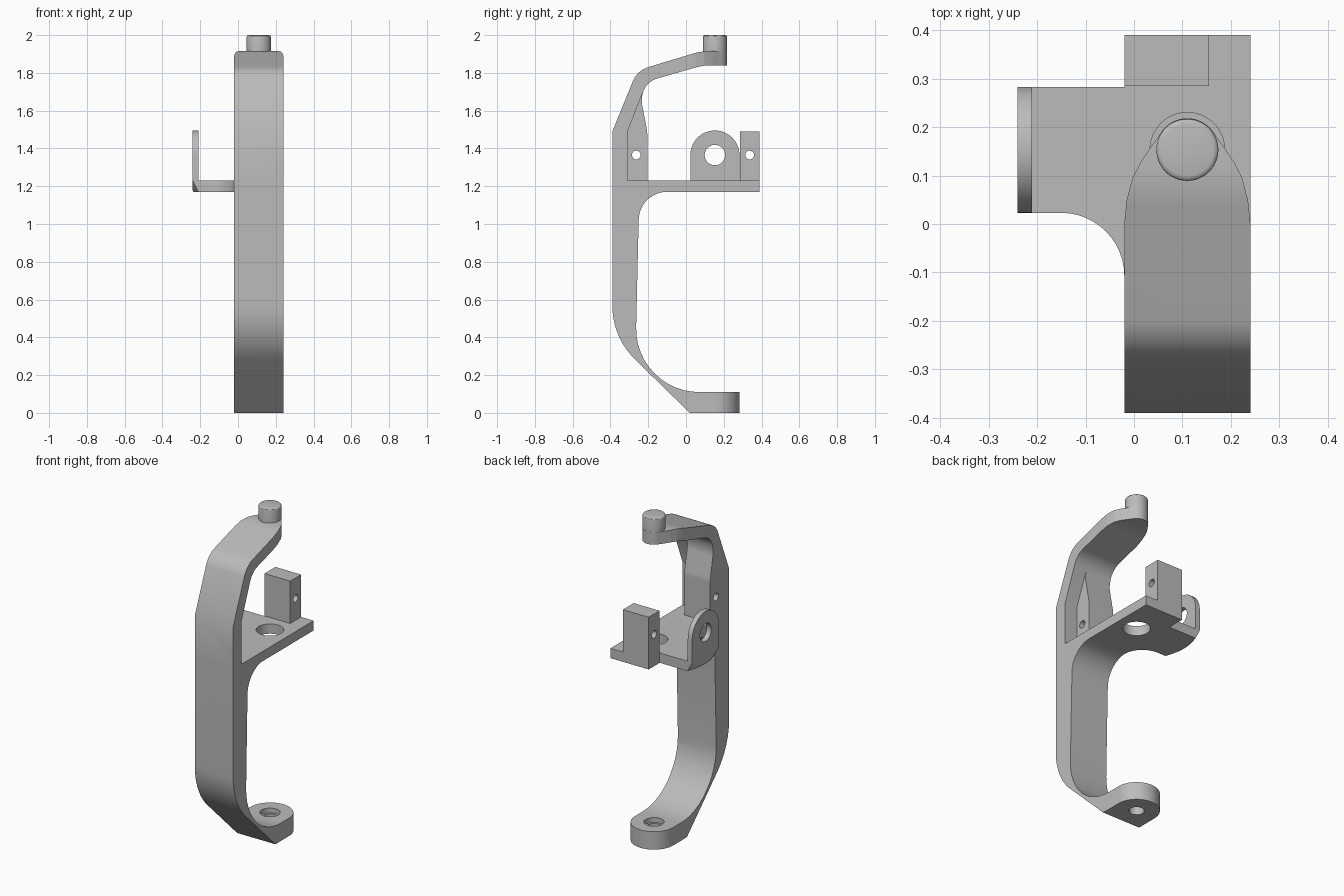
import bpy, bmesh
from math import sin, cos, tan, radians, pi
from mathutils import Vector, Matrix

if "Cube" in bpy.data.objects:
    bpy.data.objects.remove(bpy.data.objects["Cube"], do_unlink=True)

metal = bpy.data.materials.new("satin_grey")
metal.use_nodes = True
GREY = (0.5, 0.5, 0.5, 1)
metal.diffuse_color = GREY
metal.node_tree.nodes["Principled BSDF"].inputs["Base Color"].default_value = GREY

LEFT, RIGHT, RIB = -0.02, 0.24, 0.155     # side planes of arm and rib
CX, CY, HOLE_Z = 0.11, 0.153, 1.365       # vertical and cross hole axes


def make(name, bm):
    bmesh.ops.recalc_face_normals(bm, faces=bm.faces)
    mesh = bpy.data.meshes.new(name)
    bm.to_mesh(mesh)
    bm.free()
    mesh.materials.append(metal)
    obj = bpy.data.objects.new(name, mesh)
    bpy.context.collection.objects.link(obj)
    return obj


def arc(c, r, a0, a1, n=24):
    steps = [radians(a0 + (a1 - a0) * i / n) for i in range(n + 1)]
    return [(c[0] + r * cos(a), c[1] + r * sin(a)) for a in steps]


def rounded(pts, n=12):
    """Polygon whose points may carry a third value, a corner radius."""
    out = []
    for i, p in enumerate(pts):
        c = Vector(p[:2])
        if len(p) == 2:
            out.append(c)
            continue
        u = (Vector(pts[i - 1][:2]) - c).normalized()
        v = (Vector(pts[(i + 1) % len(pts)][:2]) - c).normalized()
        half = u.angle(v) / 2
        mid = c + (u + v).normalized() * p[2] / sin(half)
        a = c + u * p[2] / tan(half) - mid
        b = c + v * p[2] / tan(half) - mid
        sweep = a.angle(b)
        for k in range(n + 1):
            t = k / n
            out.append(mid + (a * sin((1 - t) * sweep) + b * sin(t * sweep)) / sin(sweep))
    return out


def prism(name, pts, axis, lo, hi):
    """Extrude a (y, z) outline along x, or an (x, y) outline along z."""
    bm = bmesh.new()
    place = (lambda p, d: (d, p[0], p[1])) if axis == "x" else (lambda p, d: (p[0], p[1], d))
    face = bm.faces.new([bm.verts.new(place(p, lo)) for p in pts])
    ext = bmesh.ops.extrude_face_region(bm, geom=[face])
    shift = Vector((hi - lo, 0, 0)) if axis == "x" else Vector((0, 0, hi - lo))
    bmesh.ops.translate(bm, vec=shift, verts=[v for v in ext["geom"] if isinstance(v, bmesh.types.BMVert)])
    return make(name, bm)


def rod(name, c, axis, r, lo, hi, r2=None):
    bm = bmesh.new()
    bmesh.ops.create_cone(bm, cap_ends=True, segments=48, radius1=r, radius2=r2 or r, depth=hi - lo)
    m = (lo + hi) / 2
    if axis == "x":
        mat = Matrix.Translation((m, c[0], c[1])) @ Matrix.Rotation(pi / 2, 4, "Y")
    else:
        mat = Matrix.Translation((c[0], c[1], m))
    bmesh.ops.transform(bm, matrix=mat, verts=bm.verts)
    return make(name, bm)


def combine(obj, op, other):
    mod = obj.modifiers.new(op.lower(), "BOOLEAN")
    mod.operation, mod.solver, mod.object = op, "EXACT", other
    bpy.context.view_layer.objects.active = obj
    bpy.ops.object.modifier_apply(modifier=mod.name)
    bpy.data.objects.remove(other, do_unlink=True)


# Lower arm: upright grip curving into a round foot
lower = [(-0.39, 1.2), (-0.39, 0.4, 0.4), (0.02, 0), (0.283, 0), (0.283, 0.11),
         (0.08, 0.11), (-0.272, 0.11, 0.335), (-0.247, 1.17, 0.15), (-0.05, 1.17), (-0.05, 1.2)]
frame = prism("bracket_frame", rounded(lower), "x", LEFT, RIGHT)
foot_plan = [(LEFT, -0.5), (RIGHT, -0.5)] + arc((CX, CY), 0.13, 0, 180)
combine(frame, "INTERSECT", prism("foot_plan", foot_plan, "z", -0.1, 1.3))

# Upper arm: thin web bending over to a narrow tip
upper = [(-0.39, 1.2), (-0.39, 1.49), (-0.258, 1.813, 0.13), (0.08, 1.915, 0.3),
         (0.3, 1.915), (0.3, 1.84), (0.09, 1.84, 0.3), (-0.205, 1.755, 0.11),
         (-0.31, 1.49), (-0.31, 1.2)]
arm = prism("upper_arm", rounded(upper), "x", LEFT, RIGHT)
side = [(0.13, -0.5), (0.13, 0), (0.125, 0.05), (0.113, 0.095), (0.095, 0.13), (0.071, 0.165)]
tip_plan = [(CX + x, y) for x, y in side] + arc((CX, CY), 0.065, 28, 152)
tip_plan += [(CX - x, y) for x, y in reversed(side)]
combine(arm, "INTERSECT", prism("tip_plan", tip_plan, "z", 1.1, 2.1))

# Rib behind the web, on one side only
rib = [(-0.35, 1.2), (-0.205, 1.2), (-0.205, 1.49, 0.2), (-0.24, 1.67, 0.15),
       (-0.21, 1.74), (-0.25, 1.75), (-0.35, 1.49)]
combine(arm, "UNION", prism("rib", rounded(rib), "x", LEFT, RIB))

# Shelf with a side flange and curved inner corner
shelf = [(LEFT, -0.39), (RIGHT, -0.39), (RIGHT, 0.39), (LEFT, 0.39), (LEFT, 0.283),
         (-0.21, 0.283), (-0.21, 0.023), (LEFT, 0.023, 0.13)]
combine(frame, "UNION", prism("shelf", rounded(shelf), "z", 1.17, 1.23))
combine(frame, "UNION", arm)

# Upright tab with domed top and cone-trimmed foot
tab_outline = [(0.023, 1.17), (0.283, 1.17)] + arc((CY, HOLE_Z), 0.13, 0, 180)
tab = prism("tab", tab_outline, "x", -0.24, -0.21)
combine(tab, "INTERSECT", rod("tab_trim", (CY, HOLE_Z), "x", 0.18, -0.245, -0.205, 0.24))
combine(frame, "UNION", tab)

# Square post at the back of the shelf
post = [(0.285, 1.2), (0.39, 1.2), (0.39, 1.49), (0.285, 1.49)]
combine(frame, "UNION", prism("post", post, "x", LEFT, RIB))

# Holes: cross holes, tab hole, shelf hole and stepped foot hole
for centre, axis, r, lo, hi in [
        ((0.337, HOLE_Z), "x", 0.023, -0.1, 0.2),
        ((-0.263, HOLE_Z), "x", 0.023, -0.1, 0.2),
        ((CY, HOLE_Z), "x", 0.054, -0.3, -0.15),
        ((CX, CY), "z", 0.077, 1.1, 1.3),
        ((CX, CY), "z", 0.057, 0.08, 0.2),
        ((CX, CY), "z", 0.043, -0.1, 0.2)]:
    combine(frame, "DIFFERENCE", rod("hole", centre, axis, r, lo, hi))

# Pivot pin with a softened rim
pin = rod("pivot_pin", (CX, CY), "z", 0.064, 1.9, 2.0)
bm = bmesh.new()
bm.from_mesh(pin.data)
rim = [e for e in bm.edges if all(v.co.z > 1.99 for v in e.verts)]
bmesh.ops.bevel(bm, geom=rim, offset=0.01, segments=3, profile=0.5, affect="EDGES")
bm.to_mesh(pin.data)
bm.free()

for obj in (frame, pin):
    bpy.ops.object.select_all(action="DESELECT")
    obj.select_set(True)
    bpy.context.view_layer.objects.active = obj
    bpy.ops.object.shade_smooth_by_angle(angle=radians(30))
